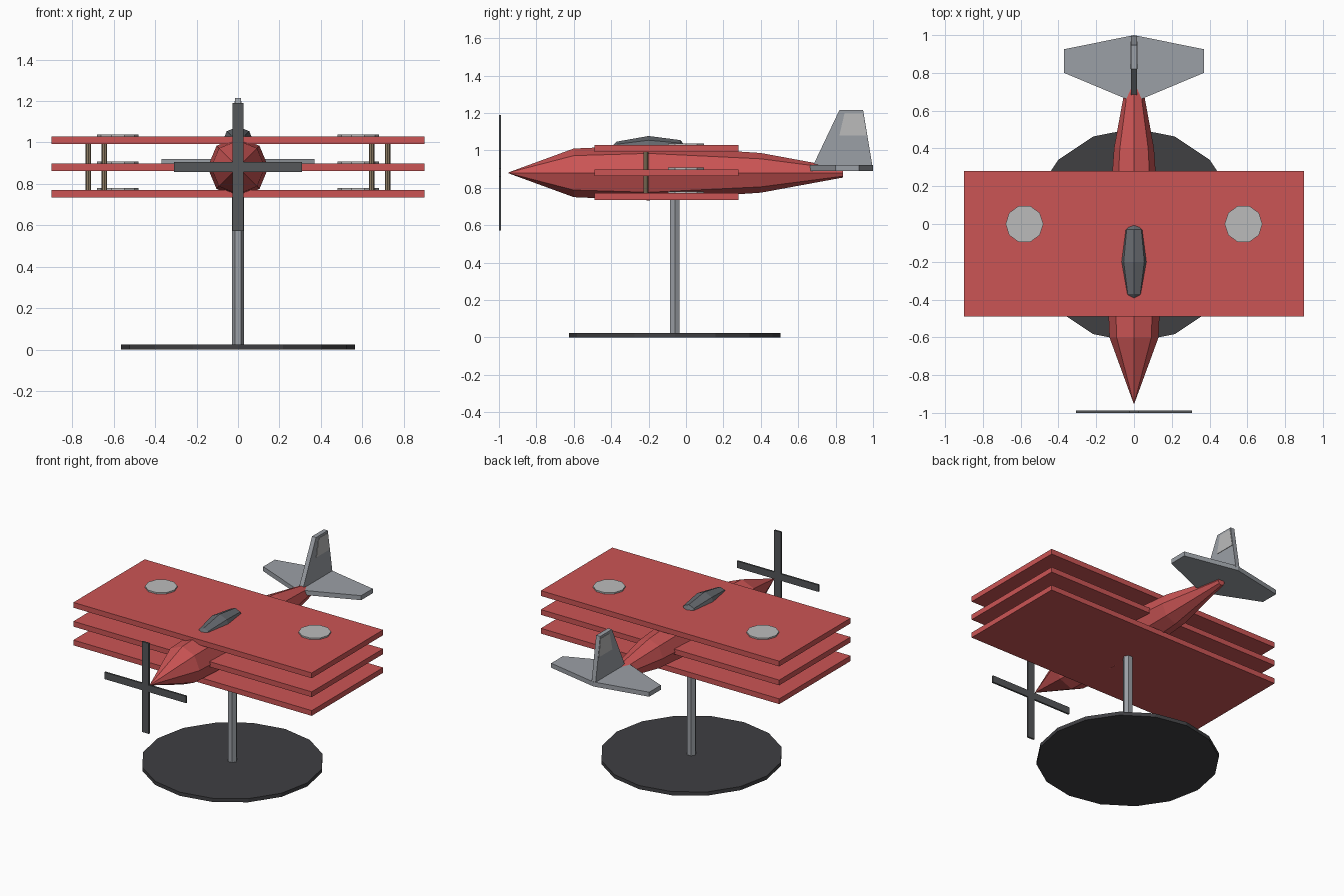
import bpy, bmesh
from math import cos, sin, pi

if "Cube" in bpy.data.objects:
    bpy.data.objects.remove(bpy.data.objects["Cube"])


def mat(name, r, g, b):
    m = bpy.data.materials.new(name)
    m.diffuse_color = (r, g, b, 1)
    m.use_nodes = True
    m.node_tree.nodes["Principled BSDF"].inputs["Base Color"].default_value = m.diffuse_color
    return m


RED = mat("red", 0.6, 0.09, 0.09)
BLACK = mat("black", 0.05, 0.05, 0.055)
DARK = mat("dark_grey", 0.09, 0.095, 0.1)
GLASS = mat("glass_grey", 0.13, 0.14, 0.155)
STEEL = mat("steel", 0.33, 0.35, 0.38)
PALE = mat("pale_grey", 0.5, 0.5, 0.5)
BROWN = mat("brown", 0.28, 0.21, 0.13)


def loft(name, rings, material):
    """Skin a list of equal-length closed rings and cap both ends."""
    bm = bmesh.new()
    loops = [[bm.verts.new(p) for p in ring] for ring in rings]
    n = len(loops[0])
    for a, b in zip(loops, loops[1:]):
        for i in range(n):
            j = (i + 1) % n
            bm.faces.new((a[i], a[j], b[j], b[i]))
    bm.faces.new(loops[0])
    bm.faces.new(loops[-1])
    bmesh.ops.remove_doubles(bm, verts=bm.verts, dist=1e-5)
    bmesh.ops.recalc_face_normals(bm, faces=bm.faces)
    me = bpy.data.meshes.new(name)
    bm.to_mesh(me)
    bm.free()
    me.materials.append(material)
    ob = bpy.data.objects.new(name, me)
    bpy.context.collection.objects.link(ob)
    return ob


def box(name, x0, x1, y0, y1, z0, z1, material):
    ring = [(x0, y0), (x1, y0), (x1, y1), (x0, y1)]
    return loft(name, [[(x, y, z) for x, y in ring] for z in (z0, z1)], material)


def cyl(name, sides, r, x, y, z0, z1, material):
    ang = [2 * pi * i / sides for i in range(sides)]
    return loft(name, [[(x + r * cos(a), y + r * sin(a), z) for a in ang]
                       for z in (z0, z1)], material)


def body(name, stations, z, material):
    """Eight-sided spindle along y from (y, radius) stations."""
    ang = [pi * i / 4 for i in range(8)]
    return loft(name, [[(r * cos(a), y, z + r * sin(a)) for a in ang]
                       for y, r in stations], material)


def side_plate(name, profile, half, material):
    """Plate in the yz plane, centred on x = 0."""
    return loft(name, [[(x, y, z) for y, z in profile] for x in (-half, half)], material)


# Display stand
cyl("stand_base", 16, 0.566, 0, -0.06, 0, 0.025, BLACK)
cyl("stand_post", 6, 0.03, 0, -0.06, 0, 0.8, STEEL)

# Fuselage and canopy
body("fuselage", [(-0.95, 0.002), (-0.6, 0.13), (-0.2, 0.147), (0.4, 0.106), (0.84, 0.025)],
     0.88, RED)
body("canopy", [(-0.4, 0.02), (-0.37, 0.047), (-0.2, 0.077), (-0.03, 0.055), (0, 0.02)],
     1.0, GLASS)

# Three stacked wings, each with a pair of round markers on top
for level, z in (("lower", 0.735), ("middle", 0.863), ("upper", 0.992)):
    box(level + "_wing", -0.9, 0.9, -0.49, 0.28, z, z + 0.036, RED)
    for side, s in (("left", -1), ("right", 1)):
        cyl(f"{level}_{side}_disc", 10, 0.1, 0.58 * s, 0, z + 0.03, z + 0.046, PALE)

# Wing struts
for side, s in (("left", -1), ("right", 1)):
    for part, x in (("inner", 0.645), ("outer", 0.722)):
        cyl(f"{side}_{part}_strut", 8, 0.0135, x * s, -0.215, 0.76, 1.0, BROWN)

# Propeller
box("propeller_vertical", -0.026, 0.026, -1.0, -0.988, 0.573, 1.19, DARK)
box("propeller_horizontal", -0.308, 0.308, -1.0, -0.988, 0.858, 0.905, DARK)

# Tailplane
half = [(0.37, 0.8), (0.37, 0.925)]
outline = [(0, 0.645)] + half + [(0, 1.0)] + [(-x, y) for x, y in reversed(half)]
loft("tailplane", [[(x, y, z) for x, y in outline] for z in (0.89, 0.921)], STEEL)

# Fin and its lighter rudder panel
side_plate("tail_fin", [(0.675, 0.91), (0.82, 1.215), (0.947, 1.215), (0.998, 0.91)],
           0.015, STEEL)
side_plate("fin_panel", [(0.82, 1.08), (0.848, 1.2), (0.945, 1.2), (0.966, 1.08)],
           0.018, PALE)
